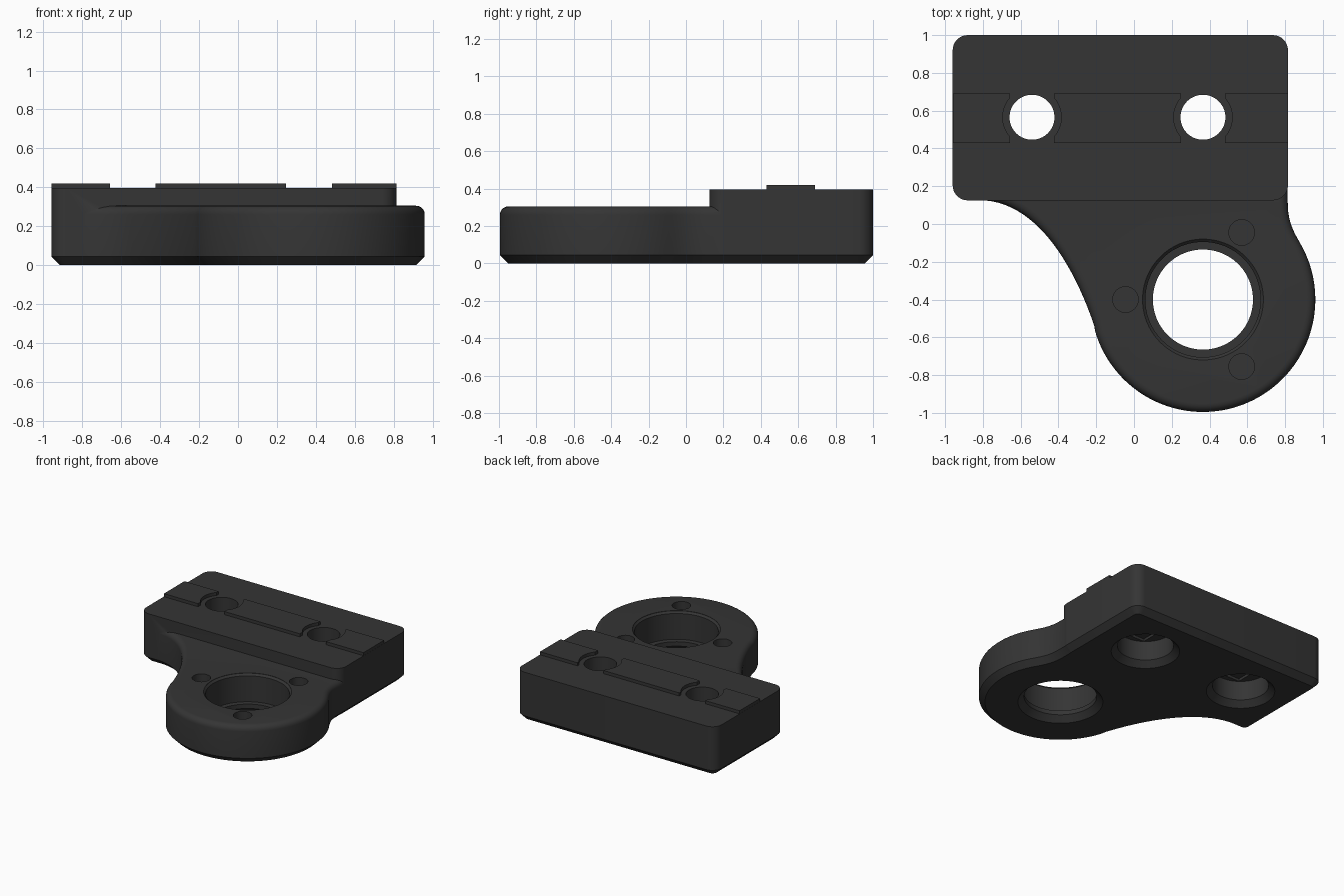
import bpy, bmesh, math
from mathutils import Vector
from mathutils.geometry import interpolate_bezier

if "Cube" in bpy.data.objects:
    bpy.data.objects.remove(bpy.data.objects["Cube"])

charcoal = bpy.data.materials.new("charcoal_plastic")
charcoal.diffuse_color = (0.035, 0.035, 0.035, 1)
charcoal.use_nodes = True
charcoal.node_tree.nodes["Principled BSDF"].inputs["Base Color"].default_value = charcoal.diffuse_color


def inset(pts, d):
    """Move a counter-clockwise outline inwards by d."""
    out = []
    for i, p in enumerate(pts):
        a = (p - pts[i - 1]).normalized()
        b = (pts[(i + 1) % len(pts)] - p).normalized()
        na, nb = Vector((-a.y, a.x)), Vector((-b.y, b.x))
        out.append(p + (na + nb) * d / (1 + na.dot(nb)))
    return out


def loft(name, rings):
    """Closed solid through a list of (points, z) rings, bottom to top."""
    bm = bmesh.new()
    loops = [[bm.verts.new((p.x, p.y, z)) for p in pts] for pts, z in rings]
    n = len(loops[0])
    for lo, hi in zip(loops, loops[1:]):
        for i in range(n):
            j = (i + 1) % n
            bm.faces.new((lo[i], lo[j], hi[j], hi[i]))
    bm.faces.new(loops[0][::-1])
    bm.faces.new(loops[-1])
    me = bpy.data.meshes.new(name)
    bm.to_mesh(me)
    bm.free()
    me.materials.append(charcoal)
    ob = bpy.data.objects.new(name, me)
    bpy.context.collection.objects.link(ob)
    return ob


def arc(cx, cy, r, a0, a1, n):
    return [Vector((cx + r * math.cos(math.radians(a0 + (a1 - a0) * i / n)),
                    cy + r * math.sin(math.radians(a0 + (a1 - a0) * i / n))))
            for i in range(n + 1)]


def lathe(name, cx, cy, profile, n=64):
    return loft(name, [(arc(cx, cy, r, 0, 360, n)[:-1], z) for r, z in profile])


def box(name, x0, x1, y0, y1, z0, z1):
    pts = [Vector(p) for p in ((x0, y0), (x1, y0), (x1, y1), (x0, y1))]
    return loft(name, [(pts, z0), (pts, z1)])


def combine(target, tool, op):
    """Apply a boolean and remove the tool."""
    mod = target.modifiers.new(op, 'BOOLEAN')
    mod.operation, mod.solver, mod.object = op, 'EXACT', tool
    dg = bpy.context.evaluated_depsgraph_get()
    me = bpy.data.meshes.new_from_object(target.evaluated_get(dg))
    target.modifiers.clear()
    target.data = me
    bpy.data.objects.remove(tool)


def bezier(a, b, c, d, n):
    return [Vector(p[:2]) for p in interpolate_bezier(
        *[Vector((*q, 0)) for q in (a, b, c, d)], n)]


CH = 0.045                      # bottom chamfer
CX, CY = 0.365, -0.4            # bearing ring centre
X0, X1, Y0, Y1 = -0.96, 0.815, 0.125, 1.0
HOLES = ((-0.54, 0.565), (0.365, 0.565))

# Mounting block with rounded corners and chamfered base
R = 0.08
rect = (arc(X0 + R, Y0 + R, R, 180, 270, 8) + arc(X1 - R, Y0 + R, R, 270, 360, 8)
        + arc(X1 - R, Y1 - R, R, 0, 90, 8) + arc(X0 + R, Y1 - R, R, 90, 180, 8))
bracket = loft("bracket", [(inset(rect, CH), 0), (rect, CH), (rect, 0.395)])

# Flared arm and bearing ring with a rounded top edge
outline = (bezier((-0.82, 0.126), (-0.5, 0.126), (-0.3, -0.26), (-0.2, -0.57), 28)[:-1]
           + arc(CX, CY, 0.595, 196.7, 391, 72)
           + bezier((0.875, -0.093), (0.835, -0.027), (0.814, 0.03), (0.814, 0.11), 10)[1:]
           + [Vector(p) for p in ((0.81, 0.35), (0.6, 0.6), (-0.6, 0.6), (-0.88, 0.4), (-0.87, 0.127))])
F = 0.045
rings = [(inset(outline, CH), 0), (outline, CH)]
for i in range(6):
    a = math.radians(90 * i / 5)
    rings.append((inset(outline, F * (1 - math.cos(a))), 0.305 - F + F * math.sin(a)))
combine(bracket, loft("arm", rings), 'UNION')

# Locating rib, interrupted round the bolt holes
rib = box("rib", X0 + 0.001, X1 - 0.001, 0.43, 0.69, 0.3, 0.42)
for x, y in HOLES:
    combine(rib, lathe("rib_gap", x, y, [(0.155, 0.2), (0.155, 0.6)]), 'DIFFERENCE')
    combine(rib, box("rib_gap", x - 0.117, x + 0.117, 0.3, 0.8, 0.2, 0.6), 'DIFFERENCE')
# restore the rib core so only the raised part is notched
combine(bracket, rib, 'UNION')

# Bolt holes with chamfered counterbores and bridging slots below
for x, y in HOLES:
    combine(bracket, lathe("counterbore", x, y,
            [(0.26, -0.01), (0.205, CH), (0.205, 0.2)]), 'DIFFERENCE')
    combine(bracket, box("bridge_slot", x - 0.12, x + 0.12, y - 0.162, y + 0.162, 0.15, 0.22),
            'DIFFERENCE')
    combine(bracket, lathe("bolt_hole", x, y, [(0.119, 0.1), (0.119, 0.6)]), 'DIFFERENCE')

# Bearing seat and through bore
combine(bracket, lathe("bearing_bore", CX, CY,
        [(0.32, -0.01), (0.265, CH), (0.265, 0.08), (0.305, 0.081), (0.305, 0.288),
         (0.32, 0.303), (0.32, 0.5)], 96), 'DIFFERENCE')

# Three blind screw holes round the bearing
for a in (60, 180, 300):
    x = CX + 0.41 * math.cos(math.radians(a))
    y = CY + 0.41 * math.sin(math.radians(a))
    combine(bracket, lathe("screw_hole", x, y, [(0.068, 0.1), (0.068, 0.5)], 32), 'DIFFERENCE')

bpy.context.view_layer.objects.active = bracket
bracket.select_set(True)
bpy.ops.object.shade_smooth_by_angle(angle=math.radians(30))
